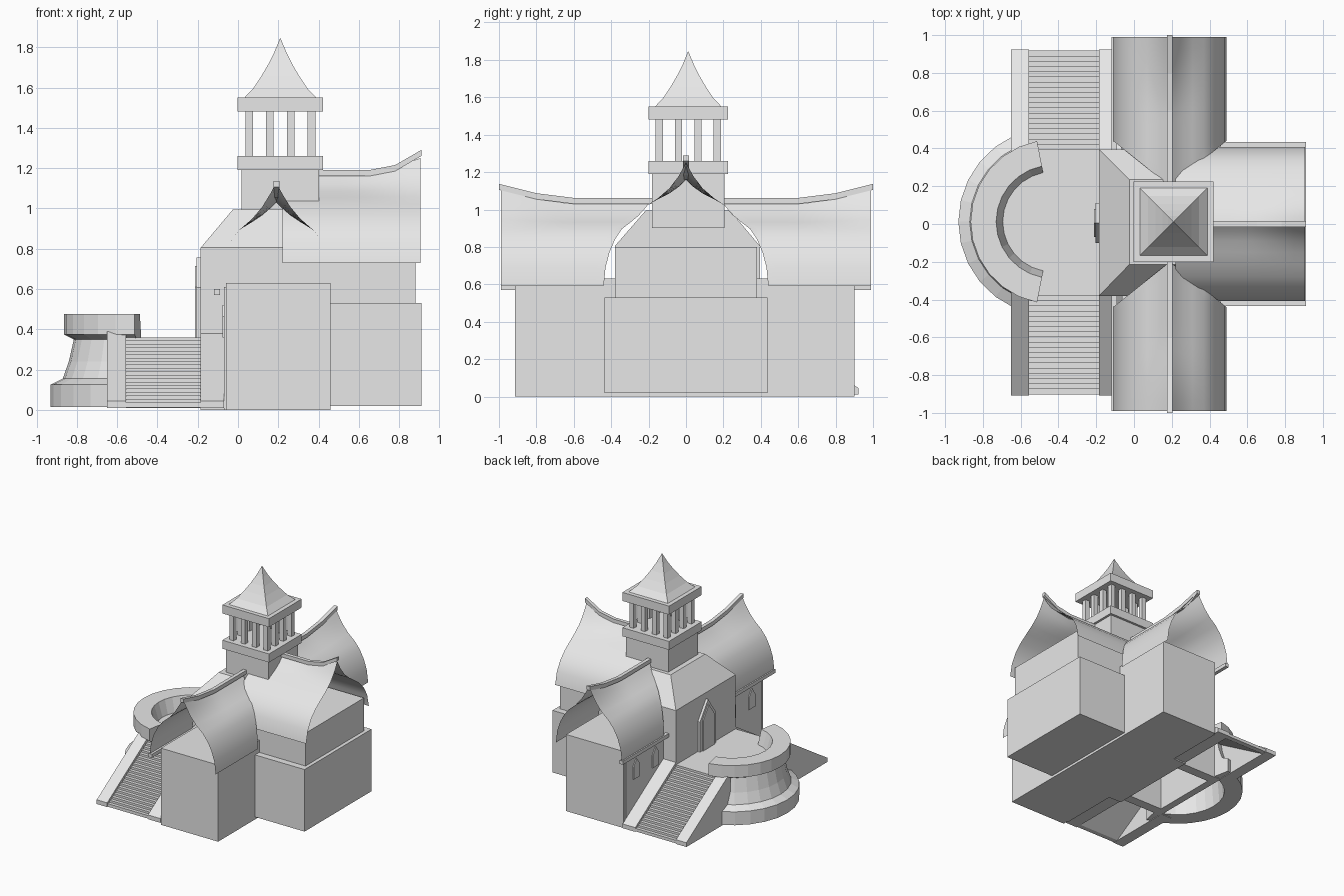
import bpy, bmesh, math

cube = bpy.data.objects.get("Cube")
if cube:
    bpy.data.objects.remove(cube, do_unlink=True)

# One plain stone colour
stone = bpy.data.materials.new("light_grey_stone")
stone.use_nodes = True
grey = (0.8, 0.8, 0.8, 1)
stone.diffuse_color = grey
stone.node_tree.nodes["Principled BSDF"].inputs["Base Color"].default_value = grey


def build(name, verts, faces, smooth=False, closed=True):
    mesh = bpy.data.meshes.new(name)
    mesh.from_pydata(verts, [], faces)
    if closed:
        bm = bmesh.new()
        bm.from_mesh(mesh)
        bmesh.ops.recalc_face_normals(bm, faces=bm.faces)
        bm.to_mesh(mesh)
        bm.free()
    mesh.materials.append(stone)
    ob = bpy.data.objects.new(name, mesh)
    bpy.context.scene.collection.objects.link(ob)
    if smooth:
        bpy.ops.object.select_all(action='DESELECT')
        ob.select_set(True)
        bpy.context.view_layer.objects.active = ob
        bpy.ops.object.shade_smooth_by_angle(angle=math.radians(40))
    return ob


def loft(name, rings, caps=True, wrap=True, smooth=False):
    """Skin a list of equal-length point rings."""
    n = len(rings[0])
    verts = [p for ring in rings for p in ring]
    faces = []
    for i in range(len(rings) - 1):
        for j in range(n if wrap else n - 1):
            k = (j + 1) % n
            faces.append((i*n + j, i*n + k, (i+1)*n + k, (i+1)*n + j))
    if caps:
        faces.append(tuple(range(n)))
        faces.append(tuple(range(len(verts) - n, len(verts))))
    return build(name, verts, faces, smooth, caps)


def rect(x0, x1, y0, y1, z):
    return [(x0, y0, z), (x1, y0, z), (x1, y1, z), (x0, y1, z)]


def box(name, x0, x1, y0, y1, z0, z1):
    return loft(name, [rect(x0, x1, y0, y1, z0), rect(x0, x1, y0, y1, z1)])


def prism_x(name, outline, x0, x1):
    """Extrude a (y, z) outline along x."""
    return loft(name, [[(x, y, z) for y, z in outline] for x in (x0, x1)])


def arch(name, x, y, z0, z1, w, depth):
    """Pointed plate on a west-facing wall."""
    shoulder = z1 - w * 0.7
    prism_x(name, [(y - w/2, z0), (y + w/2, z0), (y + w/2, shoulder),
                   (y, z1), (y - w/2, shoulder)], x - depth, x)


def lift(t, amount):
    """Upward sweep of a ridge towards its end."""
    return amount * max(0, t) ** 1.5


def swept_roof(name, place, profile, start, end, rise, slant, side):
    """One open slope of a bell-shaped roof, curling up at its outer end."""
    rings = []
    for i in range(13):
        t = i / 12
        ring = []
        for d, z in profile:
            s0 = start + slant * d
            s = s0 + (end - s0) * t
            along = (s - (start + end) / 2) / ((end - start) / 2)
            near_ridge = max(0, 1 - d / 0.2) ** 2
            ring.append(place(s, side * d, z + lift(along, rise) * near_ridge))
        rings.append(ring)
    ob = loft(name, rings, caps=False, wrap=False, smooth=True)
    # Make every slope face outwards
    up = sum(p.normal.z for p in ob.data.polygons)
    if up < 0:
        ob.data.flip_normals()
    return ob


def beam(name, place, path, w, h):
    loft(name, [[place(s, -w, z), place(s, w, z), place(s, w, z + h),
                 place(s, -w, z + h)] for s, z in path])


# Walls
box("long_hall", -0.06, 0.46, -0.915, 0.90, 0, 0.63)
box("hall_west_panel", -0.07, -0.045, -0.88, 0.88, 0, 0.61)
box("east_wing_base", 0.2, 0.91, -0.435, 0.435, 0.02, 0.53)
box("east_wing_upper", 0.0, 0.88, -0.38, 0.38, 0.5, 0.80)
box("central_block", -0.185, 0.22, -0.38, 0.395, 0, 0.805)
loft("hip_roof", [rect(-0.185, 0.22, -0.38, 0.395, 0.805),
                  rect(-0.025, 0.22, -0.215, 0.235, 0.995)])

# Curved roofs
hall_profile = [(0, 1.03), (0.03, 1.0), (0.07, 0.965), (0.12, 0.932), (0.18, 0.895),
                (0.225, 0.84), (0.262, 0.77), (0.288, 0.69), (0.30, 0.59)]
wing_profile = [(0, 1.16), (0.04, 1.12), (0.09, 1.085), (0.15, 1.055), (0.21, 1.02),
                (0.28, 0.97), (0.34, 0.91), (0.385, 0.83), (0.407, 0.73)]
ends = {"south": -1, "north": 1}
for end_name, e in ends.items():
    def on_hall(s, d, z, e=e):
        return (0.19 + d, e * s, z)
    for side in (-1, 1):
        swept_roof(f"{end_name}_roof", on_hall, hall_profile, 0.2, 0.99, 0.1, 0.8, side)
    beam(f"{end_name}_ridge_beam", on_hall,
         [(0.15, 1.03), (0.6, 1.03), (0.8, 1.055), (1.0, 1.105)], 0.015, 0.032)


def on_wing(s, d, z):
    return (s, d, z)


for side in (-1, 1):
    swept_roof("east_roof", on_wing, wing_profile, 0.22, 0.905, 0.09, 0, side)
beam("east_ridge_beam", on_wing,
     [(0.35, 1.16), (0.65, 1.16), (0.78, 1.185), (0.91, 1.26)], 0.015, 0.03)
box("west_eave_beam", -0.12, -0.09, -0.99, 0.99, 0.57, 0.60)

# Bell tower
cx, cy = 0.21, 0.012


def square(r, z):
    return rect(cx - r, cx + r, cy - r, cy + r, z)


def block(name, r, z0, z1):
    loft(name, [square(r, z0), square(r, z1)])


block("tower_base", 0.193, 0.9, 1.2)
block("tower_floor", 0.212, 1.19, 1.26)
block("tower_cornice", 0.212, 1.48, 1.55)
loft("spire", [square(r, z) for r, z in
               [(0.178, 1.55), (0.135, 1.595), (0.095, 1.655), (0.06, 1.715),
                (0.03, 1.775), (0.001, 1.845)]])
spots = [-0.155, -0.052, 0.052, 0.155]
for i, px in enumerate(spots):
    for j, py in enumerate(spots):
        if i in (0, 3) or j in (0, 3):
            box("tower_column", cx + px - 0.019, cx + px + 0.019,
                cy + py - 0.019, cy + py + 0.019, 1.25, 1.49)

# Terrace and round parapet
box("terrace_floor", -0.56, -0.18, -0.36, 0.37, 0.31, 0.36)
box("terrace_west_wall", -0.56, -0.5, -0.36, 0.37, 0.01, 0.32)
for end_name, e in ends.items():
    ya, yb = sorted((0.008 + e * 0.36, 0.008 + e * 0.28))
    box(f"{end_name}_terrace_wall", -0.56, -0.18, ya, yb, 0.01, 0.32)
angles = [math.radians(101 + 158 * i / 12) for i in range(13)]


def around(r, a, z):
    return (-0.43 + r * math.cos(a), 0.012 + r * math.sin(a), z)


loft("round_floor", [[around(0.3, a, z) for a in angles] for z in (0.31, 0.36)])
bastion = [(0.5, 0.015), (0.5, 0.125), (0.44, 0.155), (0.41, 0.24), (0.385, 0.35),
           (0.435, 0.375), (0.435, 0.475), (0.3, 0.475), (0.265, 0.36), (0.265, 0.31),
           (0.34, 0.25), (0.36, 0.015)]
loft("round_parapet", [[around(r, a, z) for r, z in bastion] for a in angles])

# Mirrored stairs with sloping side walls
steps = 20
for end_name, e in ends.items():
    def y(d, e=e):
        return 0.008 + e * d
    treads = []
    for i in range(steps):
        z = 0.36 - 0.34 * i / steps
        treads += [(y(0.36 + 0.55 * i / steps), z), (y(0.36 + 0.55 * (i+1) / steps), z)]
    treads += [(y(0.91), 0.012), (y(0.87), 0.012), (y(0.36), 0.32)]
    prism_x(f"{end_name}_stairs", treads, -0.56, -0.18)
    rail = [(y(0.34), 0.01), (y(0.915), 0.01), (y(0.915), 0.045), (y(0.37), 0.39),
            (y(0.34), 0.39)]
    prism_x(f"{end_name}_outer_side_wall", rail, -0.65, -0.555)
    prism_x(f"{end_name}_inner_side_wall", rail, -0.185, -0.07)
    for d in (0.5, 0.75):
        arch(f"{end_name}_window", -0.07, e * d, 0.36, 0.52, 0.08, 0.008)

# Pointed doorway
arch("door_frame", -0.185, 0.005, 0.36, 0.755, 0.21, 0.02)
arch("door", -0.205, 0.005, 0.36, 0.715, 0.15, 0.008)
